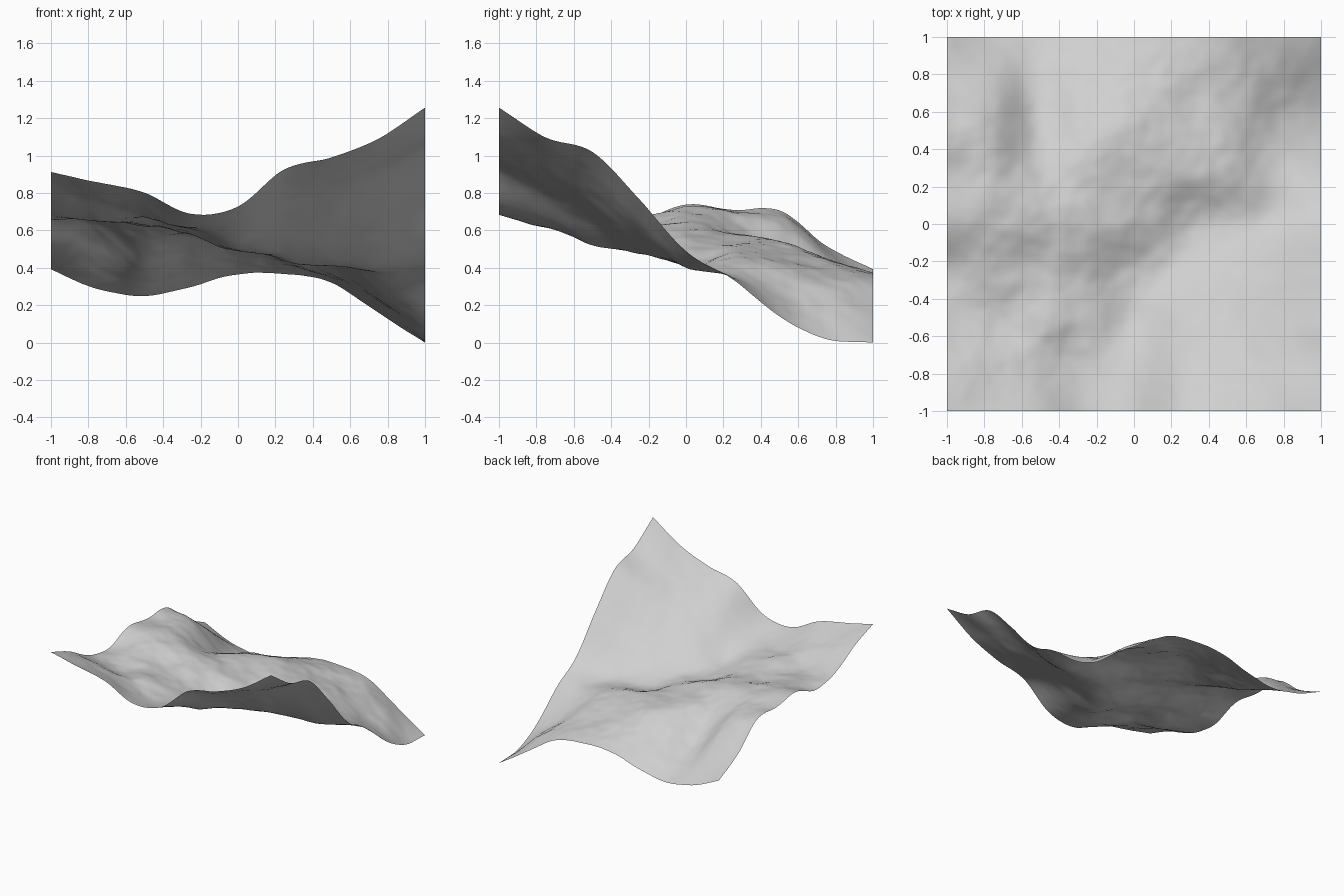
import bpy
import bmesh
from mathutils import Vector, noise

# Remove the default cube only
cube = bpy.data.objects.get("Cube")
if cube:
    bpy.data.objects.remove(cube, do_unlink=True)

STEPS = 96

# Height profiles in hundredths, west to east, ordered from front to back
PROFILES = [
    [92, 87, 81, 70, 74, 94, 100, 110, 127],
    [83, 77, 70, 63, 65, 80, 89, 99, 111],
    [71, 66, 67, 61, 54, 65, 75, 88, 103],
    [67, 69, 64, 58, 51, 50, 56, 64, 78],
    [75, 72, 67, 62, 55, 46, 42, 42, 50],
    [72, 69, 61, 58, 54, 51, 45, 38, 35],
    [72, 65, 47, 55, 54, 48, 42, 28, 15],
    [53, 47, 35, 43, 46, 43, 37, 24, 3],
    [40, 30, 26, 31, 38, 38, 33, 17, 1],
]


def spline(values, t):
    """Smooth curve through evenly spaced values, with t from -1 to 1."""
    last = len(values) - 1
    pos = (t + 1) / 2 * last
    i = min(int(pos), last - 1)
    f = pos - i
    b, c = values[i], values[i + 1]
    a = values[i - 1] if i > 0 else 2 * b - c
    d = values[i + 2] if i + 2 <= last else 2 * c - b
    return b + f / 2 * (c - a + f * (2 * a - 5 * b + 4 * c - d
                                     + f * (3 * (b - c) + d - a)))


def roughness(x, y):
    """Soft lumps, stronger on the plateau than on the smooth hillside."""
    hillside = min(max((x - y - 0.2) * 2, 0), 1)
    lumps = noise.fractal(Vector((x * 3.6, y * 3.6, 0.7)), 0.9, 2.0, 3)
    return lumps * (0.018 - 0.009 * hillside)


def height(x, y):
    column = [spline(row, x) for row in PROFILES]
    inside = min(1, 0.35 + 4 * min(1 - abs(x), 1 - abs(y)))
    return spline(column, y) / 100 + roughness(x, y) * inside


# Terrain sheet
bm = bmesh.new()
bmesh.ops.create_grid(bm, x_segments=STEPS, y_segments=STEPS, size=1)
for v in bm.verts:
    v.co.z = height(v.co.x, v.co.y)
lowest = min(v.co.z for v in bm.verts)
for v in bm.verts:
    v.co.z -= lowest
for face in bm.faces:
    face.smooth = True
mesh = bpy.data.meshes.new("terrain")
bm.to_mesh(mesh)
bm.free()
terrain = bpy.data.objects.new("terrain", mesh)
bpy.context.collection.objects.link(terrain)

# Pale grey ground
ground = bpy.data.materials.new("pale_grey")
ground.use_nodes = True
grey = (0.63, 0.63, 0.63, 1)
ground.diffuse_color = grey
ground.node_tree.nodes["Principled BSDF"].inputs["Base Color"].default_value = grey
mesh.materials.append(ground)
